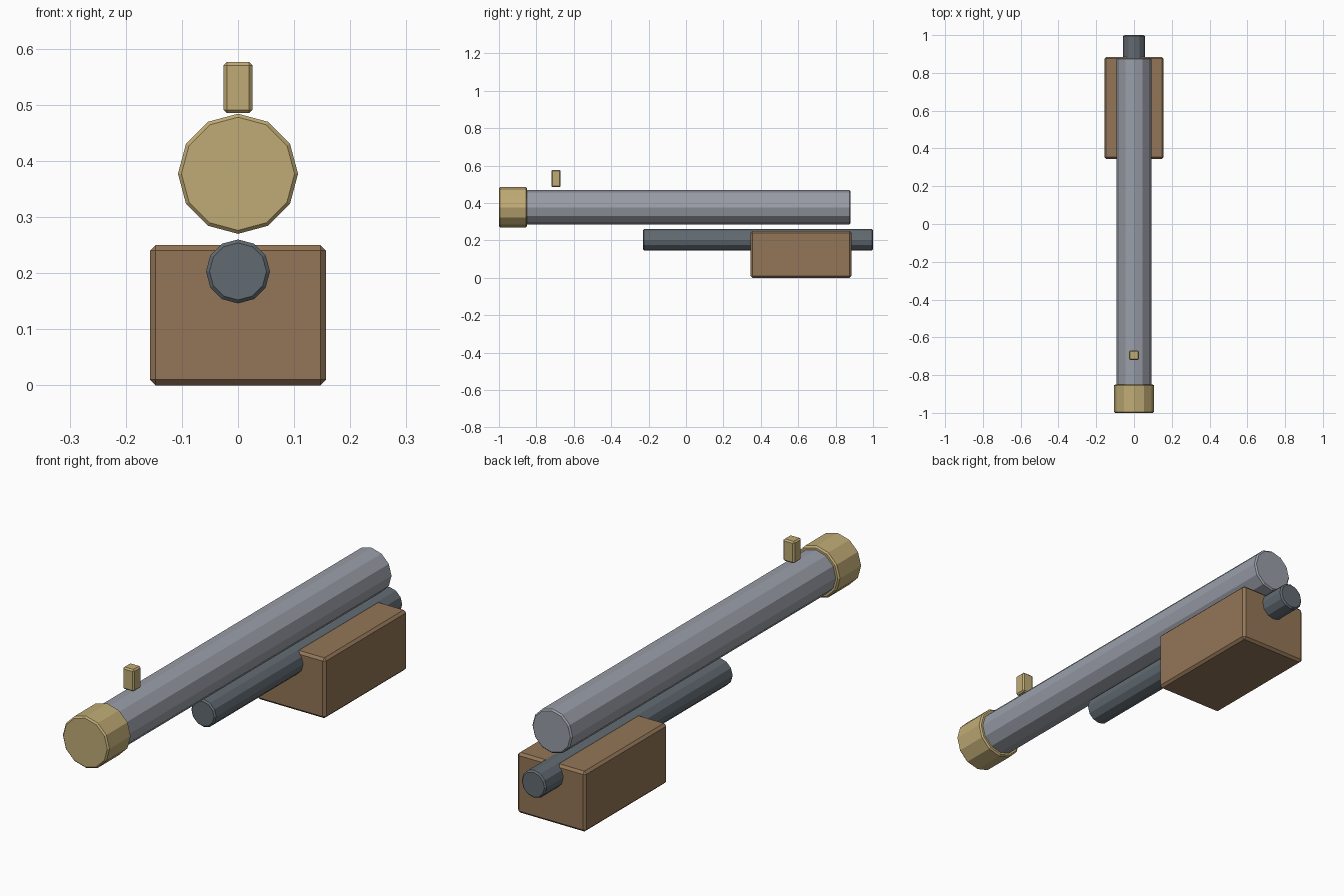
import bpy, bmesh, math
from mathutils import Matrix, Vector

if "Cube" in bpy.data.objects:
    bpy.data.objects.remove(bpy.data.objects["Cube"])


def material(name, rgb):
    m = bpy.data.materials.new(name)
    m.diffuse_color = (*rgb, 1)
    m.use_nodes = True
    m.node_tree.nodes["Principled BSDF"].inputs["Base Color"].default_value = m.diffuse_color
    return m


STEEL = material("light steel", (0.32, 0.34, 0.39))
DARK = material("dark steel", (0.12, 0.145, 0.165))
BRASS = material("brass", (0.53, 0.41, 0.18))
WOOD = material("brown wood", (0.29, 0.18, 0.095))


def finish(name, bm, mat, bevel):
    mesh = bpy.data.meshes.new(name)
    bm.to_mesh(mesh)
    bm.free()
    mesh.materials.append(mat)
    ob = bpy.data.objects.new(name, mesh)
    bpy.context.collection.objects.link(ob)
    mod = ob.modifiers.new("edge chamfer", 'BEVEL')
    mod.width = bevel
    mod.segments = 1
    mod.limit_method = 'ANGLE'
    mod.angle_limit = math.radians(45)


def tube(name, radius, y0, y1, z, mat, bevel=0.006):
    # twelve-sided cylinder lying along y
    bm = bmesh.new()
    place = Matrix.Translation((0, (y0 + y1) / 2, z)) @ Matrix.Rotation(math.pi / 2, 4, 'X')
    bmesh.ops.create_cone(bm, cap_ends=True, segments=12, radius1=radius,
                          radius2=radius, depth=y1 - y0, matrix=place)
    finish(name, bm, mat, bevel)


def box(name, lo, hi, mat, bevel):
    lo, hi = Vector(lo), Vector(hi)
    bm = bmesh.new()
    bmesh.ops.create_cube(bm, size=1, matrix=Matrix.Translation((lo + hi) / 2)
                          @ Matrix.Diagonal((*(hi - lo), 1)))
    finish(name, bm, mat, bevel)


# Long main barrel and its end collar
tube("barrel", 0.092, -0.87, 0.88, 0.377, STEEL)
tube("muzzle_collar", 0.107, -1.0, -0.85, 0.377, BRASS)
# Thin rod below the barrel
tube("lower_rod", 0.057, -0.23, 1.0, 0.203, DARK)
# Wooden block around the rod
box("stock_block", (-0.157, 0.345, 0.0), (0.157, 0.885, 0.25), WOOD, 0.01)
# Small sight above the barrel
box("front_sight", (-0.026, -0.72, 0.485), (0.026, -0.67, 0.576), BRASS, 0.006)
